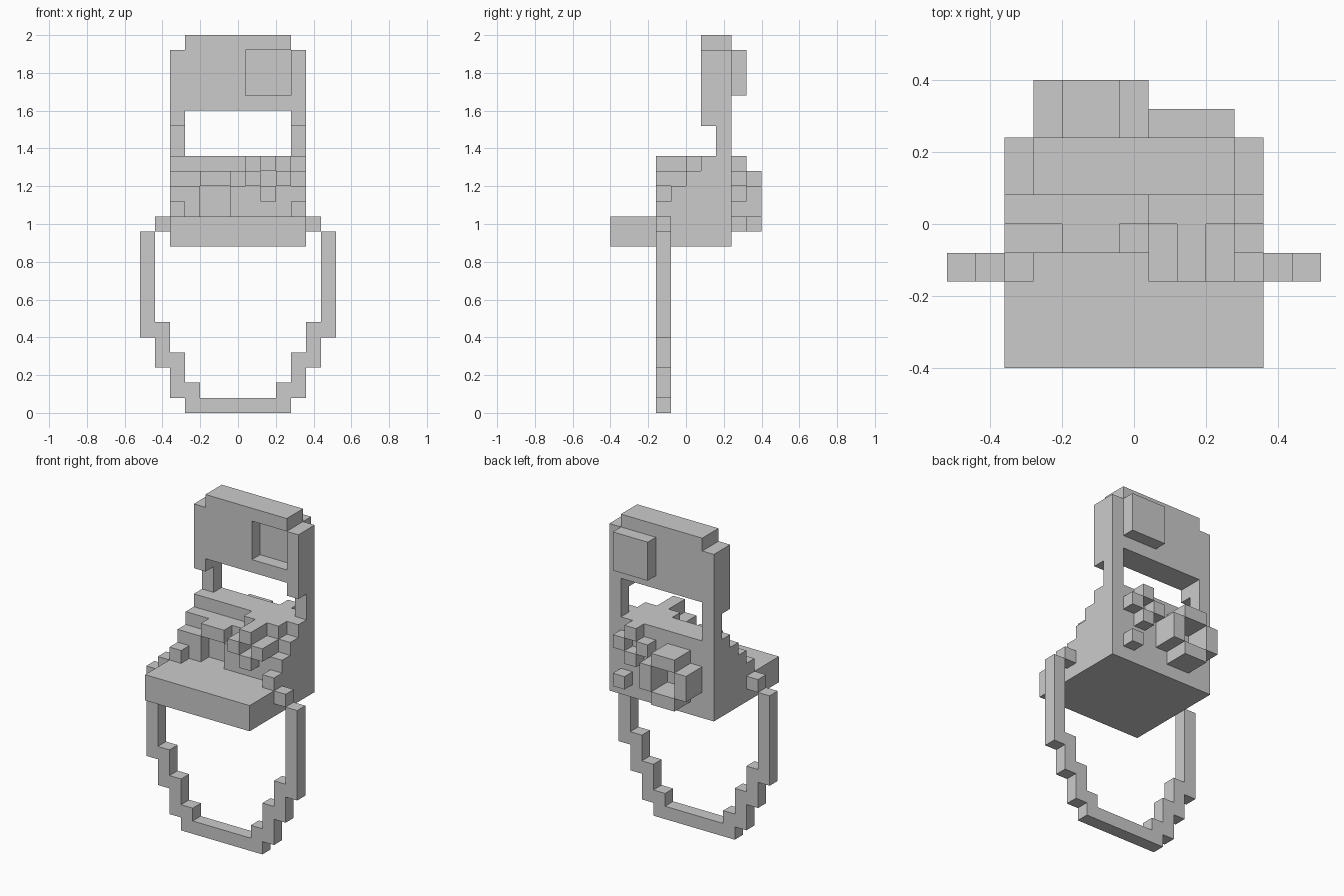
import bpy, bmesh
from mathutils import Vector

if "Cube" in bpy.data.objects:
    bpy.data.objects.remove(bpy.data.objects["Cube"])

U = 0.08                                  # block size
ORIGIN = Vector((-0.52, -0.4, 0.0))


def box(x0, x1, y0, y1, z0, z1):
    """Set of block cells inside a box given in block units."""
    return {(x, y, z) for x in range(x0, x1) for y in range(y0, y1) for z in range(z0, z1)}


def mirror(cells):
    return cells | {(12 - x, y, z) for x, y, z in cells}


def ring(x0, z0, w, y0, y1):
    """Four bars around an empty w-by-w centre, corners left out."""
    x1, z1 = x0 + w, z0 + w
    return (box(x0, x1, y0, y1, z0 - 1, z0) | box(x0, x1, y0, y1, z1, z1 + 1) |
            box(x0 - 1, x0, y0, y1, z0, z1) | box(x1, x1 + 1, y0, y1, z0, z1))


parts = {}

# Flat base slab with the front brim
parts["brim"] = box(2, 11, 0, 8, 11, 13)

# Stepped body above the brim, with the large socket cut in front
body = set()
for y0, z0, z1 in ((4, 13, 15), (5, 15, 16), (6, 16, 17)):
    body |= box(2, 11, y0, 8, z0, z1)
parts["stepped_body"] = body - box(4, 6, 4, 5, 13, 15)

# Large ring: lip on the front, full ring on the back
parts["large_ring_front_lip"] = box(4, 6, 4, 5, 15, 16)
parts["large_ring_back"] = ring(4, 13, 2, 8, 10)

# Small ring: front, its backing ledge, back, and a stud
parts["small_ring_front"] = ring(8, 15, 1, 3, 5) - box(8, 9, 4, 5, 14, 15)
parts["small_ring_ledge"] = box(7, 10, 5, 6, 16, 17)
parts["small_ring_back"] = ring(8, 15, 1, 8, 9)
parts["back_stud"] = box(9, 10, 8, 9, 12, 13)

# Side posts framing the opening
parts["side_posts"] = mirror(box(2, 3, 7, 8, 17, 19) | box(2, 3, 6, 8, 19, 20))

# Upper panel with a square recess in front and a square pad behind
panel = box(2, 11, 6, 8, 20, 24) | box(3, 10, 6, 8, 24, 25)
parts["upper_panel"] = panel - box(7, 10, 6, 7, 21, 24)
parts["upper_pad"] = box(7, 10, 8, 9, 21, 24)

# Hanging strap: one half as x, z0, z1 columns, mirrored, plus the bottom bar
strap = box(3, 10, 3, 4, 0, 1)
for x, z0, z1 in ((9, 0, 2), (10, 1, 4), (11, 3, 6), (12, 5, 12), (11, 12, 13), (10, 13, 14)):
    strap |= mirror(box(x, x + 1, 3, 4, z0, z1))
parts["strap"] = strap - parts["brim"]

solid = set().union(*parts.values())


def build(name, cells):
    """Make a mesh from the outside faces of the cells."""
    bm = bmesh.new()
    for c in cells:
        for axis in range(3):
            for side in (0, 1):
                n = list(c)
                n[axis] += 2 * side - 1
                if tuple(n) in solid:
                    continue
                a, b = (axis + 1) % 3, (axis + 2) % 3
                corners = []
                for da, db in ((0, 0), (1, 0), (1, 1), (0, 1)):
                    p = Vector(c)
                    p[axis] += side
                    p[a] += da
                    p[b] += db
                    corners.append(bm.verts.new(ORIGIN + p * U))
                bm.faces.new(corners if side else corners[::-1])
    bmesh.ops.remove_doubles(bm, verts=bm.verts, dist=0.001)
    bmesh.ops.dissolve_limit(bm, angle_limit=0.02, verts=bm.verts, edges=bm.edges)
    mesh = bpy.data.meshes.new(name)
    bm.to_mesh(mesh)
    bm.free()
    bpy.context.collection.objects.link(bpy.data.objects.new(name, mesh))


for name, cells in parts.items():
    build(name, cells)
